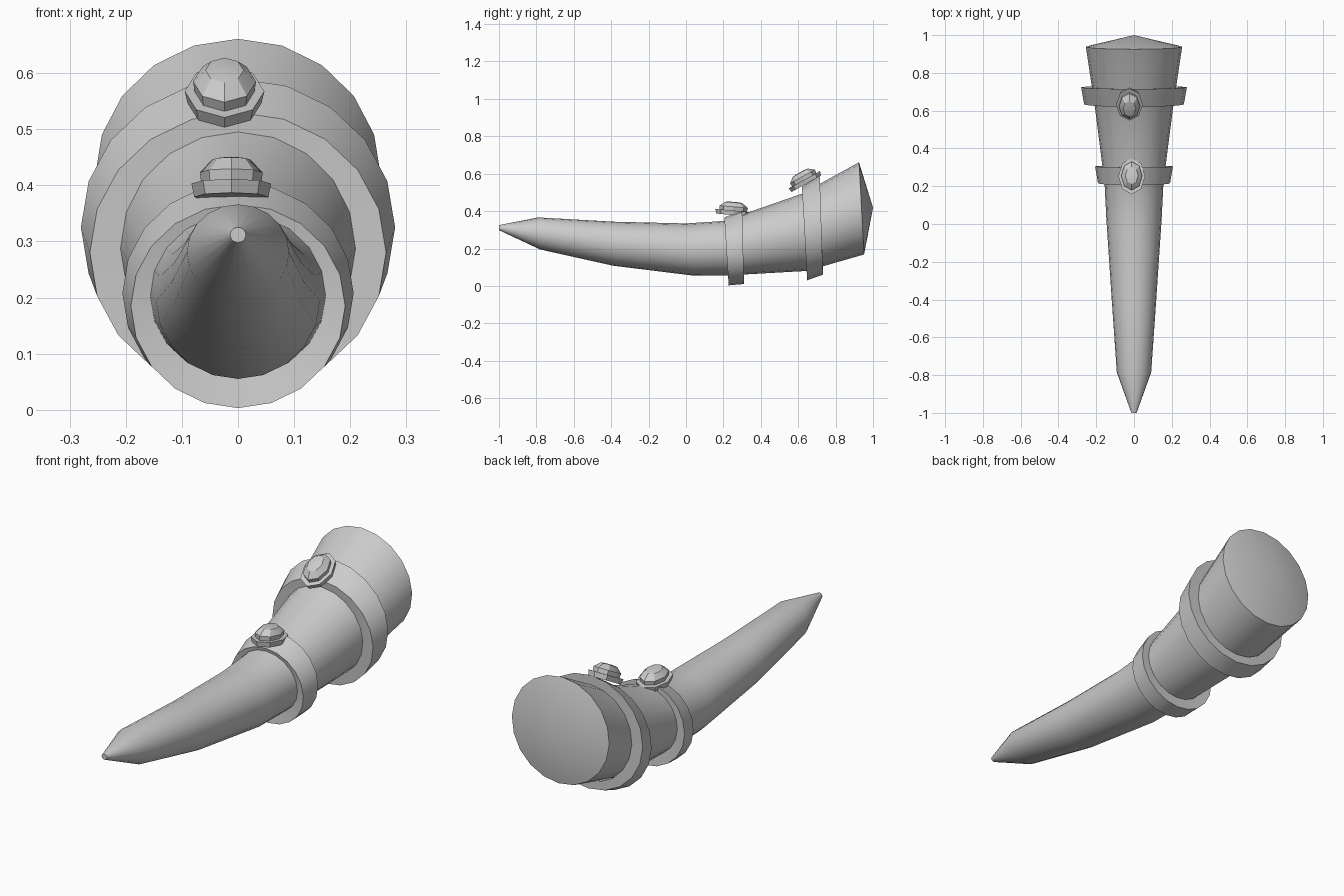
import bpy, bmesh, math
from mathutils import Vector, Matrix

if "Cube" in bpy.data.objects:
    bpy.data.objects.remove(bpy.data.objects["Cube"])


def finish(name, bm, matrix=None):
    bmesh.ops.recalc_face_normals(bm, faces=bm.faces[:])
    mesh = bpy.data.meshes.new(name)
    bm.to_mesh(mesh)
    bm.free()
    ob = bpy.data.objects.new(name, mesh)
    bpy.context.collection.objects.link(ob)
    if matrix is not None:
        ob.matrix_world = matrix
    bpy.ops.object.select_all(action='DESELECT')
    ob.select_set(True)
    bpy.context.view_layer.objects.active = ob
    bpy.ops.object.shade_smooth_by_angle(angle=math.radians(30))
    return ob


def bridge(bm, a, b):
    n = len(a)
    for i in range(n):
        j = (i + 1) % n
        bm.faces.new((a[i], a[j], b[j], b[i]))


def oval(bm, top_y, top_z, bot_y, bot_z, rx, sides=20):
    """Leaning elliptical ring given by its top point, bottom point and half width."""
    top, bot = Vector((0, top_y, top_z)), Vector((0, bot_y, bot_z))
    mid, up = (top + bot) / 2, (top - bot) / 2
    ring = []
    for i in range(sides):
        a = math.tau * i / sides
        ring.append(bm.verts.new(mid + up * math.cos(a) + Vector((rx * math.sin(a), 0, 0))))
    return ring


# Curved horn body with blunt tip and domed-out end cap
HORN = [
    (-1.0, 0.325, -1.0, 0.298, 0.014),
    (-0.79, 0.366, -0.78, 0.195, 0.091),
    (-0.38, 0.343, -0.39, 0.108, 0.119),
    (0.0, 0.334, 0.04, 0.055, 0.146),
    (0.20, 0.347, 0.24, 0.057, 0.156),
    (0.62, 0.493, 0.645, 0.080, 0.209),
    (0.925, 0.661, 0.952, 0.168, 0.255),
]
bm = bmesh.new()
rings = [oval(bm, *r) for r in HORN]
for a, b in zip(rings, rings[1:]):
    bridge(bm, a, b)
bm.faces.new(rings[0])
apex = bm.verts.new((0, 1.0, 0.418))
for i in range(20):
    bm.faces.new((rings[-1][i], rings[-1][(i + 1) % 20], apex))
finish("horn", bm)


# Metal bands: inner front, outer front, outer back, inner back
def band(name, sections):
    bm = bmesh.new()
    rs = [oval(bm, *s) for s in sections]
    for i in range(4):
        bridge(bm, rs[i], rs[(i + 1) % 4])
    finish(name, bm)


band("front_band", [
    (0.212, 0.34, 0.235, 0.06, 0.150), (0.205, 0.366, 0.228, 0.003, 0.191),
    (0.300, 0.405, 0.310, 0.010, 0.206), (0.300, 0.36, 0.305, 0.07, 0.160)])
band("rear_band", [
    (0.625, 0.485, 0.645, 0.09, 0.200), (0.620, 0.530, 0.648, 0.030, 0.264),
    (0.715, 0.590, 0.732, 0.060, 0.280), (0.715, 0.525, 0.732, 0.10, 0.215)])


# Stacked elongated octagons for the jewels and their settings
def octagons(name, layers, matrix):
    bm = bmesh.new()
    rs = []
    for rx, ry, z in layers:
        rs.append([bm.verts.new((rx * math.cos(k * math.tau / 8),
                                 ry * math.sin(k * math.tau / 8), z)) for k in range(8)])
    for a, b in zip(rs, rs[1:]):
        bridge(bm, a, b)
    bm.faces.new(rs[0])
    bm.faces.new(rs[-1])
    finish(name, bm, matrix)


SETTING = [(0.066, 0.090, -0.012), (0.071, 0.096, 0.012), (0.056, 0.078, 0.012)]
JEWEL = [(0.052, 0.072, 0.0), (0.056, 0.076, 0.032), (0.034, 0.046, 0.055), (0.017, 0.024, 0.058)]
for label, pos, tilt in (("front", (-0.012, 0.252, 0.391), -5),
                         ("rear", (-0.024, 0.638, 0.557), 29)):
    m = Matrix.Translation(pos) @ Matrix.Rotation(math.radians(tilt), 4, 'X')
    octagons(label + "_jewel_setting", SETTING, m)
    octagons(label + "_jewel", JEWEL, m)
